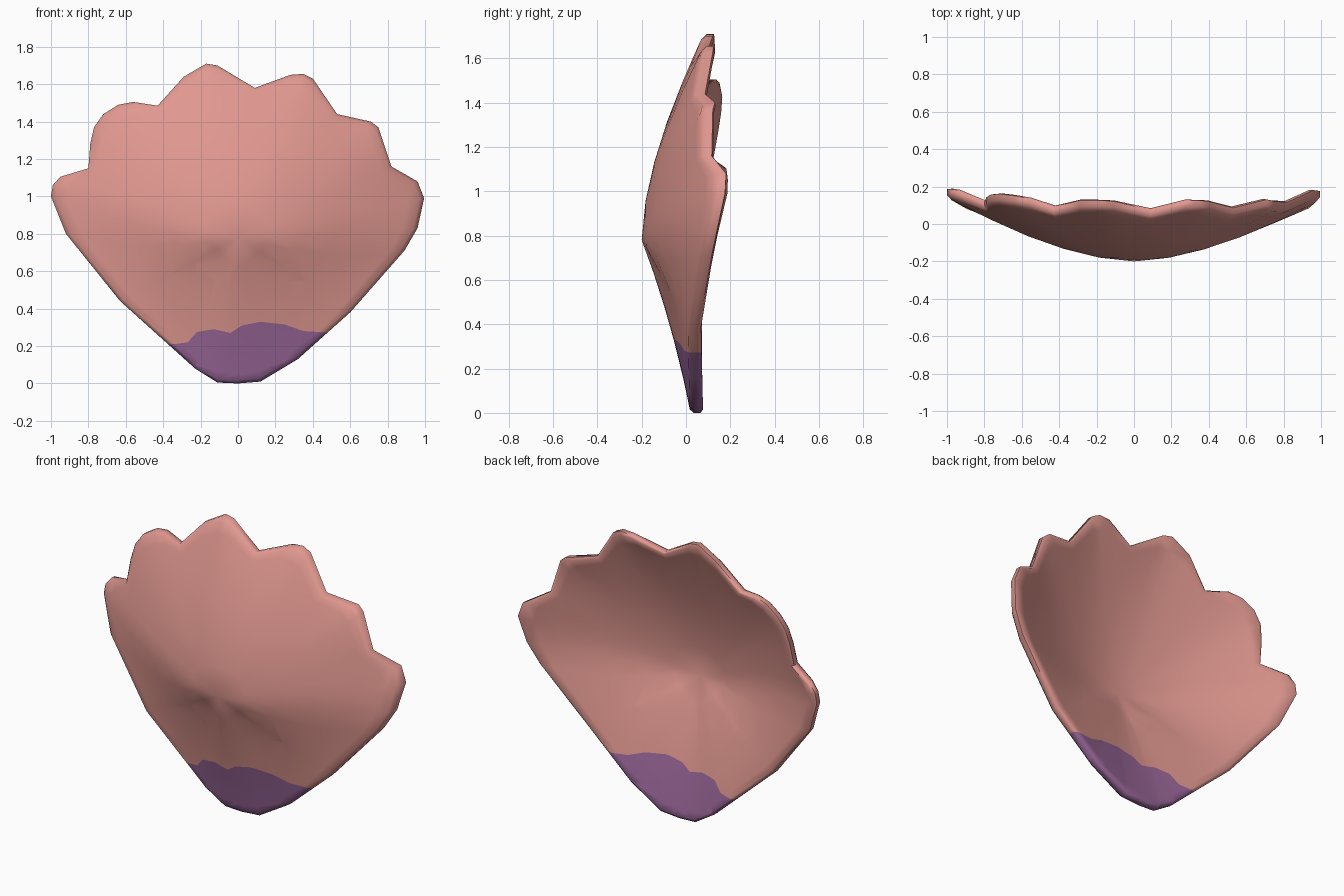
import bpy, bmesh
from mathutils import Vector

if "Cube" in bpy.data.objects:
    bpy.data.objects.remove(bpy.data.objects["Cube"])

# Scalloped outline, counter-clockwise seen from the front: x, z, y of the rear rim
OUTLINE = [
    (-.11, .005, .07), (.0, .0, .07), (.12, .01, .07), (.32, .13, .067), (.60, .38, .062),
    (.89, .71, .12), (.96, .83, .145), (.995, .99, .18), (.96, 1.08, .185),
    (.82, 1.16, .12), (.75, 1.37, .125), (.71, 1.40, .135), (.53, 1.44, .09),
    (.40, 1.63, .125), (.35, 1.655, .13), (.28, 1.65, .13), (.09, 1.58, .08),
    (-.11, 1.70, .125), (-.17, 1.71, .13), (-.29, 1.64, .13), (-.43, 1.485, .095),
    (-.56, 1.505, .14), (-.64, 1.49, .155), (-.72, 1.44, .165), (-.77, 1.37, .16),
    (-.79, 1.28, .145), (-.80, 1.15, .12), (-.95, 1.105, .185), (-.99, 1.06, .192),
    (-1., 1.0, .19), (-.92, .80, .14), (-.63, .44, .065), (-.23, .08, .067)]
# Ragged upper edge of the coloured base: x, z
BASE_EDGE = [(-.60, .20), (-.34, .21), (-.27, .22), (-.22, .275), (-.13, .29), (-.04, .27),
             (.02, .31), (.12, .33), (.25, .315), (.35, .28), (.60, .265)]
THICK = .06
HUB = Vector((0, -.2, .78))
N = len(OUTLINE)

rim = [Vector((x, y - .05, z)) for x, z, y in OUTLINE]
soft = [sum((rim[(i + k) % N] for k in range(-2, 3)), Vector()) / 5 for i in range(N)]


def dome(i, t):
    """Point on the front surface, t of the way from the hub to the rim."""
    r = rim[i] - HUB
    down = max(0, -r.z / (r.x ** 2 + r.z ** 2) ** .5)
    d = soft[i].lerp(rim[i], t ** (3 - 2.5 * down)) - HUB
    g = (1 - down) * t ** 1.7 + down * t * (1.3 - .3 * t)
    return HUB + Vector((d.x * t, d.y * g, d.z * t))


bm = bmesh.new()


def ring(t, dy):
    return [bm.verts.new(dome(i, t) + Vector((0, dy, 0))) for i in range(N)]


# Front skin, rounded rim, back skin
steps = [.2, .4, .6, .8, .93, .98]
rings = [ring(t, 0) for t in steps] + [ring(1, .014), ring(1, THICK - .014)]
rings += [ring(t, THICK) for t in reversed(steps)]
front_hub = bm.verts.new(HUB)
back_hub = bm.verts.new(HUB + Vector((0, THICK, 0)))
for i in range(N):
    j = (i + 1) % N
    bm.faces.new((front_hub, rings[0][i], rings[0][j]))
    bm.faces.new((back_hub, rings[-1][j], rings[-1][i]))
    for a, b in zip(rings, rings[1:]):
        bm.faces.new((a[i], b[i], b[j], a[j]))
bmesh.ops.triangulate(bm, faces=bm.faces[:])
bmesh.ops.recalc_face_normals(bm, faces=bm.faces[:])


def cut(faces, co, no):
    geom = set(faces)
    for f in faces:
        geom.update(f.edges, f.verts)
    bmesh.ops.bisect_plane(bm, geom=list(geom), dist=1e-5, plane_co=co, plane_no=no)


# Cut the base colour edge, one slanted cut per vertical strip
for x, z in BASE_EDGE[1:-1]:
    cut([f for f in bm.faces if f.calc_center_median().z < .6], (x, 0, z), (1, 0, 0))
for (x0, z0), (x1, z1) in zip(BASE_EDGE, BASE_EDGE[1:]):
    strip = [f for f in bm.faces if x0 < f.calc_center_median().x < x1
             and f.calc_center_median().z < .6]
    cut(strip, (x0, 0, z0), (z0 - z1, 0, x1 - x0))
for f in bm.faces:
    f.smooth = True
    c = f.calc_center_median()
    for (x0, z0), (x1, z1) in zip(BASE_EDGE, BASE_EDGE[1:]):
        if x0 <= c.x < x1 and c.z < z0 + (z1 - z0) * (c.x - x0) / (x1 - x0):
            f.material_index = 1

mesh = bpy.data.meshes.new("shell")
bm.to_mesh(mesh)
bm.free()
for name, col in (("salmon pink", (.75, .315, .28, 1)), ("muted purple", (.32, .135, .315, 1))):
    m = bpy.data.materials.new(name)
    m.diffuse_color = col
    m.use_nodes = True
    m.node_tree.nodes["Principled BSDF"].inputs["Base Color"].default_value = m.diffuse_color
    mesh.materials.append(m)
shell = bpy.data.objects.new("shell", mesh)
bpy.context.collection.objects.link(shell)
bpy.context.view_layer.objects.active = shell
shell.select_set(True)
bpy.ops.object.shade_smooth_by_angle(angle=1.1)
